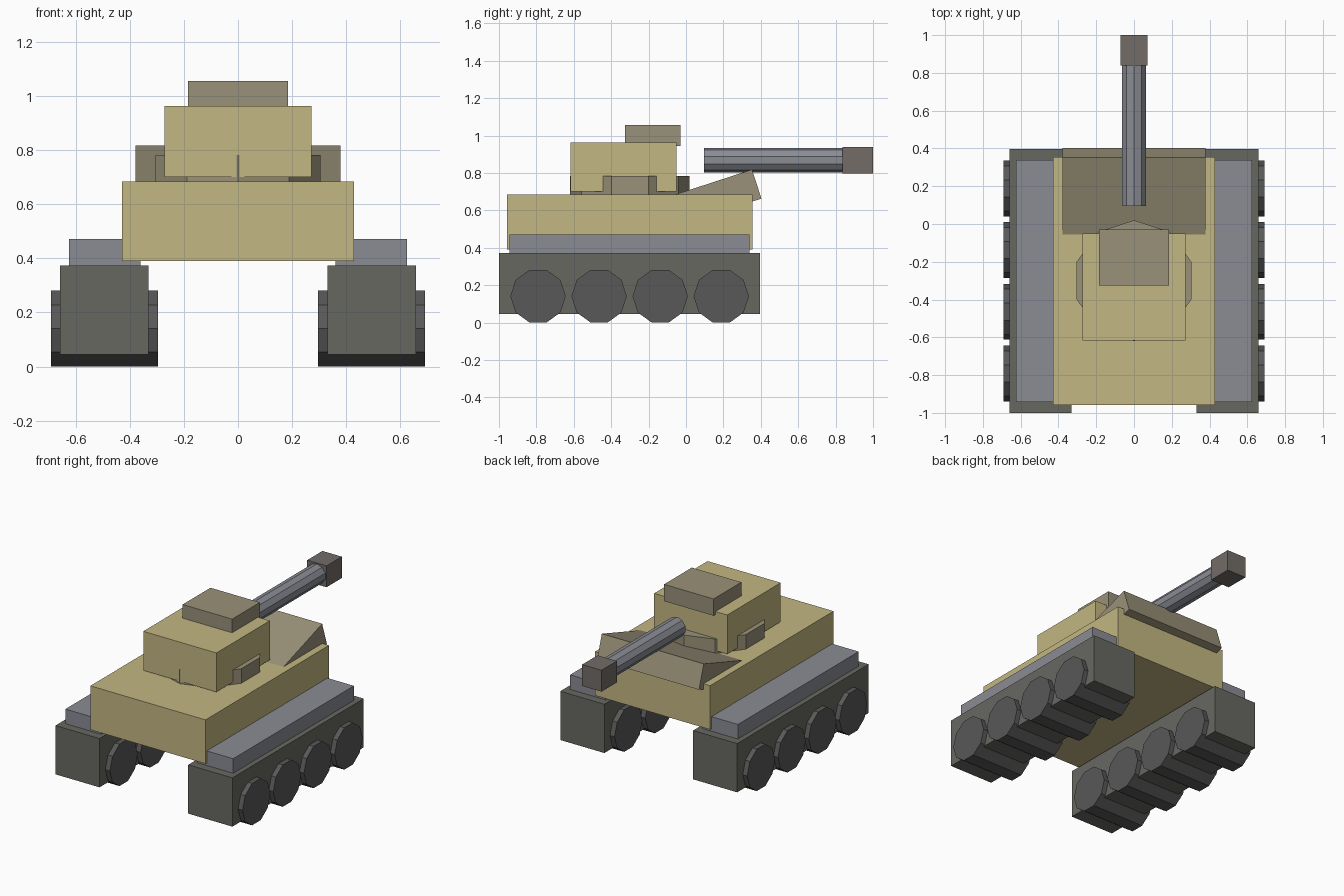
import bpy, bmesh
from math import sin, cos, tau, pi, radians
from mathutils import Vector

if "Cube" in bpy.data.objects:
    bpy.data.objects.remove(bpy.data.objects["Cube"])


def material(name, rgb):
    m = bpy.data.materials.new(name)
    m.diffuse_color = (*rgb, 1)
    m.use_nodes = True
    m.node_tree.nodes["Principled BSDF"].inputs["Base Color"].default_value = m.diffuse_color
    return m


TAN = material("tan", (0.548, 0.472, 0.223))
DULL = material("dull_tan", (0.319, 0.283, 0.19))
STEEL = material("steel", (0.253, 0.264, 0.296))
TRACK = material("track_grey", (0.137, 0.137, 0.121))
WHEEL = material("wheel_grey", (0.099, 0.099, 0.099))
BROWN = material("brown_grey", (0.171, 0.151, 0.137))


def prism(name, profile, vec, mat):
    """Extrude a closed planar profile along a vector."""
    bm = bmesh.new()
    face = bm.faces.new([bm.verts.new(p) for p in profile])
    ext = bmesh.ops.extrude_face_region(bm, geom=[face], use_keep_orig=True)
    verts = [g for g in ext["geom"] if isinstance(g, bmesh.types.BMVert)]
    bmesh.ops.translate(bm, verts=verts, vec=Vector(vec))
    bmesh.ops.recalc_face_normals(bm, faces=bm.faces[:])
    me = bpy.data.meshes.new(name)
    bm.to_mesh(me)
    bm.free()
    me.materials.append(mat)
    ob = bpy.data.objects.new(name, me)
    bpy.context.collection.objects.link(ob)
    return ob


def box(name, x, y, z, mat):
    corners = [(x[0], y[0], z[0]), (x[1], y[0], z[0]), (x[1], y[1], z[0]), (x[0], y[1], z[0])]
    return prism(name, corners, (0, 0, z[1] - z[0]), mat)


def circle(r, start=0.0, n=10):
    return [(r * cos(start + tau * i / n), r * sin(start + tau * i / n)) for i in range(n)]


# Tracks, wheels and fenders on both sides
for side, s in (("left", -1), ("right", 1)):
    box(f"{side}_track", sorted((s * 0.33, s * 0.658)), (-1, 0.396), (0.045, 0.373), TRACK)
    box(f"{side}_fender", sorted((s * 0.36, s * 0.624)), (-0.943, 0.34), (0.37, 0.471), STEEL)
    for i in range(4):
        cy = -0.791 + 0.3265 * i
        prism(f"{side}_wheel_{i + 1}",
              [(s * 0.296, cy + a, 0.141 + b) for a, b in circle(0.148)],
              (s * 0.395, 0, 0), WHEEL)

# Hull and turret
box("hull", (-0.428, 0.428), (-0.957, 0.355), (0.39, 0.685), TAN)
prism("turret_ring", [(a, -0.30 + b, 0.68) for a, b in circle(0.32, pi / 2)], (0, 0, 0.103), DULL)
box("turret", (-0.272, 0.272), (-0.618, -0.05), (0.701, 0.964), TAN)
box("hatch", (-0.184, 0.184), (-0.325, -0.03), (0.943, 1.056), DULL)

# Sloped plate, tilted 18 degrees and sunk into the hull
c, s = cos(radians(18)), sin(radians(18))
L, T = 0.44, 0.163
ty, tz = 0.353, 0.818
prism("sloped_plate",
      [(-0.379, ty, tz), (-0.379, ty + T * s, tz - T * c),
       (-0.379, ty + T * s - L * c, tz - T * c - L * s), (-0.379, ty - L * c, tz - L * s)],
      (0.758, 0, 0), DULL)

# Gun barrel and muzzle block
prism("barrel", [(a, 0.095, 0.868 + b) for a, b in circle(0.066, pi / 2)], (0, 0.758, 0), STEEL)
box("muzzle", (-0.072, 0.072), (0.838, 1.0), (0.796, 0.94), BROWN)
